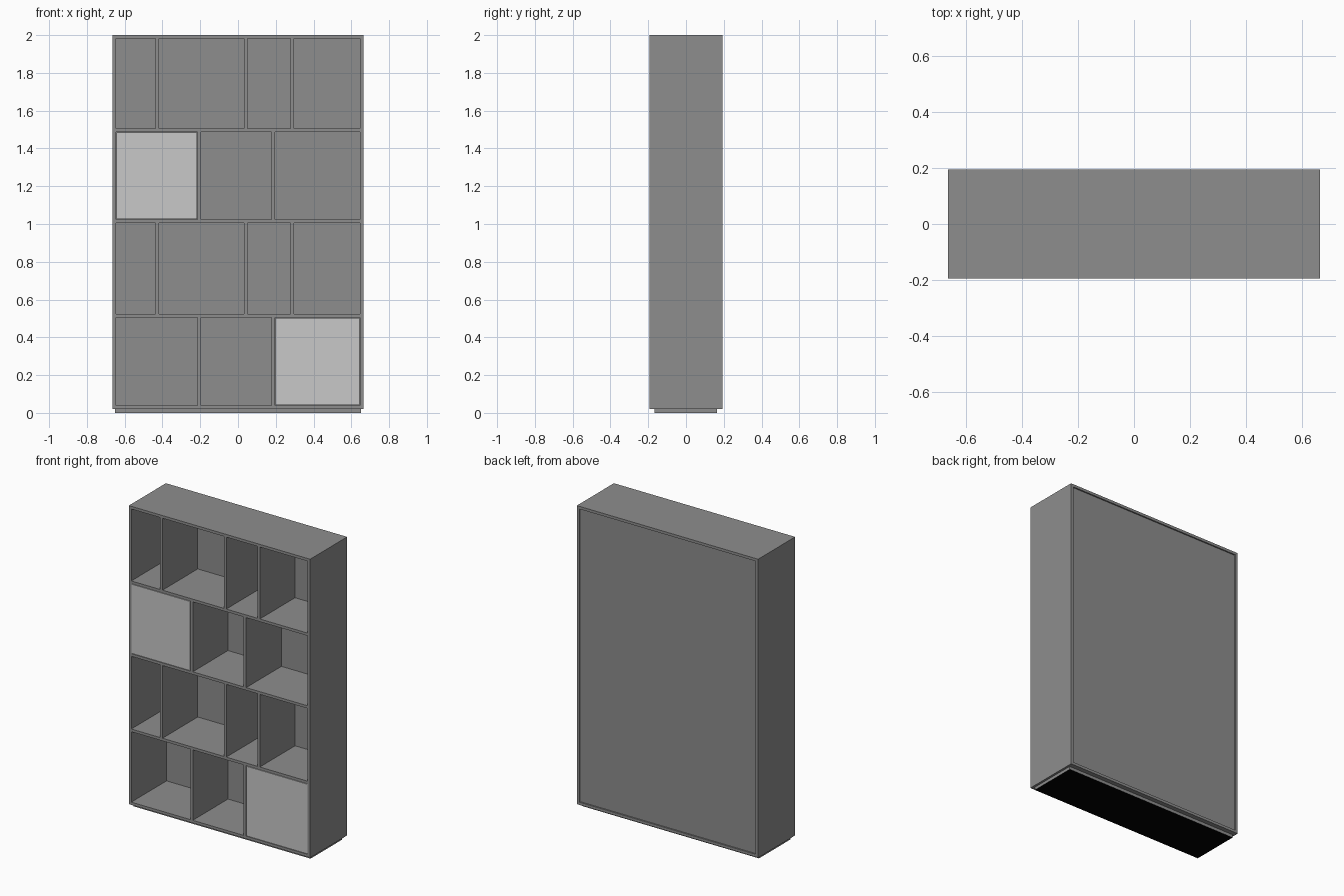
import bpy
import bmesh

if "Cube" in bpy.data.objects:
    bpy.data.objects.remove(bpy.data.objects["Cube"], do_unlink=True)


def material(name, value):
    mat = bpy.data.materials.new(name)
    mat.use_nodes = True
    color = (value, value, value, 1)
    mat.diffuse_color = color
    mat.node_tree.nodes["Principled BSDF"].inputs["Base Color"].default_value = color
    return mat


body = material("body grey", 0.27)
pale = material("door pale grey", 0.58)
dark = material("underside black", 0.0)


def box(name, x, y, z, mat):
    """Box spanning the given (low, high) ranges."""
    bm = bmesh.new()
    bmesh.ops.create_cube(bm, size=1)
    for v in bm.verts:
        v.co = [lo + (c + 0.5) * (hi - lo) for c, (lo, hi) in zip(v.co, (x, y, z))]
    mesh = bpy.data.meshes.new(name)
    bm.to_mesh(mesh)
    bm.free()
    mesh.materials.append(mat)
    obj = bpy.data.objects.new(name, mesh)
    bpy.context.collection.objects.link(obj)
    return obj


W, D, T = 0.665, 0.194, 0.018      # half width, half depth, board thickness
BASE, TOP = 0.02, 2.0
INNER = W - T
BACK = 0.175                       # inner face of the back panel
depth = (-D, BACK)

# Outer case
for name, s in (("left_side", 1), ("right_side", -1)):
    box(name, sorted((s * INNER, s * W)), (-D, D), (BASE, TOP), body)
box("top_board", (-INNER, INNER), (-D, D), (TOP - T, TOP), body)
box("bottom_board", (-INNER, INNER), (-D, D), (BASE, BASE + T), body)
box("back_panel", (-INNER, INNER), (BACK, D - 0.009), (BASE + T, TOP - T), body)

# Plinth with a dark underside
plinth = box("plinth", (-0.65, 0.65), (-0.168, 0.163), (0, BASE), body)
plinth.data.materials.append(dark)
for face in plinth.data.polygons:
    if face.normal.z < -0.5:
        face.material_index = 1

# Shelves
shelves = [0.505, 1.005, 1.487]
for i, z in enumerate(shelves):
    box(f"shelf_{i + 1}", (-INNER, INNER), depth, (z, z + T), body)

# Dividers alternate between two layouts, from the bottom row up
floors = [BASE + T] + [z + T for z in shelves]
ceilings = shelves + [TOP - T]
wide, narrow = [-0.214, 0.178], [-0.436, 0.032, 0.278]
for row, (lo, hi) in enumerate(zip(floors, ceilings)):
    for n, x in enumerate(narrow if row % 2 else wide):
        box(f"divider_{row + 1}_{n + 1}", (x, x + T), depth, (lo, hi), body)

# Doors, set flush in their bays with a fine gap
GAP = 0.003
for name, row, lo, hi in (("lower_door", 0, wide[1] + T, INNER),
                          ("upper_door", 2, -INNER, wide[0])):
    box(name, (lo + GAP, hi - GAP), (-D, -D + T),
        (floors[row] + GAP, ceilings[row] - GAP), pale)
